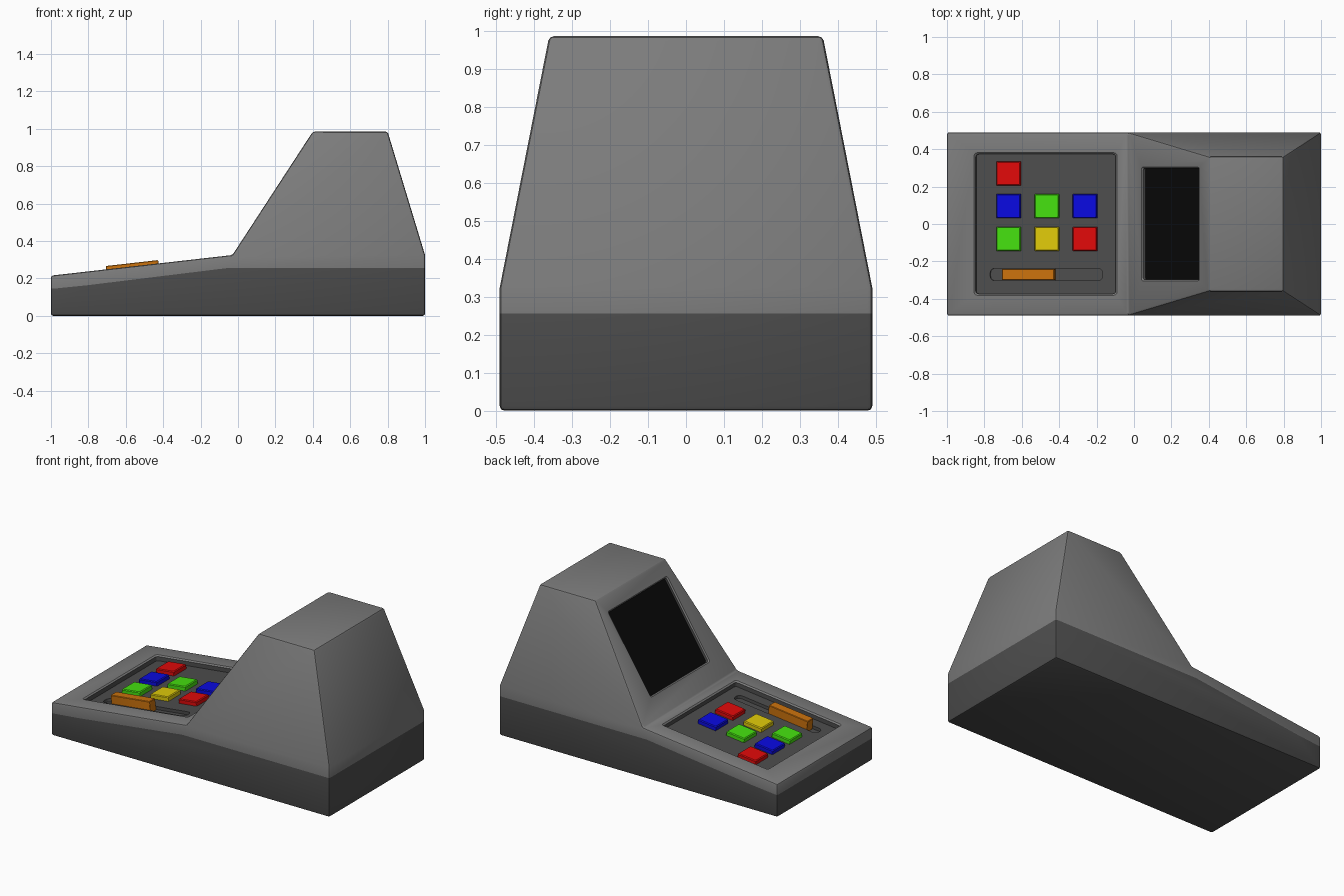
import bpy, bmesh, math
from mathutils import Matrix, Vector

cube = bpy.data.objects.get("Cube")
if cube:
    bpy.data.objects.remove(cube, do_unlink=True)


def material(name, rgb):
    m = bpy.data.materials.new(name)
    m.use_nodes = True
    m.diffuse_color = (*rgb, 1)
    bsdf = m.node_tree.nodes["Principled BSDF"]
    bsdf.inputs["Base Color"].default_value = (*rgb, 1)
    bsdf.inputs["Roughness"].default_value = 0.6
    return m


shell = material("shell_grey", (0.2, 0.2, 0.2))
dark = material("dark_grey", (0.075, 0.075, 0.075))
black = material("screen_black", (0.003, 0.003, 0.003))
red = material("red", (0.75, 0.003, 0.003))
green = material("green", (0.06, 0.75, 0.005))
blue = material("blue", (0.003, 0.003, 0.75))
yellow = material("yellow", (0.75, 0.6, 0.003))
orange = material("orange", (0.6, 0.17, 0.004))
BODY_MATS = [shell, dark, black]


def make_object(name, bm, mats):
    bmesh.ops.recalc_face_normals(bm, faces=bm.faces)
    mesh = bpy.data.meshes.new(name)
    bm.to_mesh(mesh)
    bm.free()
    for m in mats:
        mesh.materials.append(m)
    obj = bpy.data.objects.new(name, mesh)
    bpy.context.collection.objects.link(obj)
    return obj


def activate(obj):
    bpy.ops.object.select_all(action='DESELECT')
    obj.select_set(True)
    bpy.context.view_layer.objects.active = obj


# Side profile of the body (x, z)
WIDE, NARROW, SHOULDER, TOP = 0.49, 0.36, 0.325, 0.985
P = dict(A=(-1, 0), B=(1, 0), C=(1, 0.255), D=(-0.06, 0.255), E=(-0.81, 0.163),
         F=(-1, 0.145), G=(1, SHOULDER), H=(-0.03, SHOULDER), I=(-1, 0.215),
         J=(0.8, TOP), K=(0.4, TOP))


def build_body():
    bm = bmesh.new()
    verts = {}
    for key, (x, z) in P.items():
        t = max(0, (z - SHOULDER) / (TOP - SHOULDER))
        y = WIDE + (NARROW - WIDE) * t
        for s in (-1, 1):
            verts[key, s] = bm.verts.new((x, s * y, z))
    # Flanks: dark base, deck side, tower side
    for s in (-1, 1):
        for loop, mat in (("ABCDEF", 1), ("FEDCGHI", 0), ("HGJK", 0)):
            bm.faces.new([verts[k, s] for k in loop]).material_index = mat
    # Faces running across the width
    for pair in ("AB", "BC", "CG", "GJ", "JK", "KH", "HI", "IF", "FA"):
        a, b = pair
        f = bm.faces.new([verts[a, -1], verts[b, -1], verts[b, 1], verts[a, 1]])
        f.material_index = 1 if pair in ("AB", "BC", "FA") else 0
    bmesh.ops.recalc_face_normals(bm, faces=bm.faces)
    # Soften only the hard corners
    hard = [e for e in bm.edges if e.calc_face_angle(0) > math.radians(25)]
    bmesh.ops.bevel(bm, geom=hard, offset=0.012, segments=2, profile=0.5,
                    affect='EDGES', clamp_overlap=True, material=-1)
    return make_object("console_body", bm, BODY_MATS)


def slope_frame(low, high, x, y):
    """Frame lying on the sloped face between two profile points."""
    (x0, z0), (x1, z1) = P[low], P[high]
    angle = math.atan2(z1 - z0, x1 - x0)
    z = z0 + (x - x0) * math.tan(angle)
    return Matrix.Translation((x, y, z)) @ Matrix.Rotation(-angle, 4, 'Y'), math.cos(angle)


def rounded_block(name, slope, x, y, hx, hy, radius, rings, mats, indices=None):
    """Loft of rounded rectangles; rings are (height, outset), bottom to top."""
    frame, shrink = slope_frame(*slope, x, y)
    hx /= shrink
    bm = bmesh.new()
    loops = []
    for height, out in rings:
        loop = []
        for quarter in range(4):
            sx, sy = ((1, 1), (-1, 1), (-1, -1), (1, -1))[quarter]
            for step in range(4):
                a = math.radians(90 * quarter + 30 * step)
                p = Vector((sx * (hx + out - radius) + radius * math.cos(a),
                            sy * (hy + out - radius) + radius * math.sin(a), height))
                loop.append(bm.verts.new(frame @ p))
        loops.append(loop)
    indices = indices or [0] * (len(rings) + 1)
    bm.faces.new(loops[0]).material_index = indices[0]
    for k in range(len(loops) - 1):
        lo, hi = loops[k], loops[k + 1]
        for i in range(len(lo)):
            j = (i + 1) % len(lo)
            bm.faces.new((lo[i], lo[j], hi[j], hi[i])).material_index = indices[k + 1]
    bm.faces.new(loops[-1]).material_index = indices[-1]
    return make_object(name, bm, mats)


DECK, FACE = ("I", "H"), ("H", "K")
PANEL = -0.035

body = build_body()

# Recesses: control panel, slider groove, screen
cutters = [
    rounded_block("panel_cutter", DECK, -0.473, 0, 0.374, 0.373, 0.015,
                  [(PANEL, 0), (-0.008, 0), (0.01, 0.018)], BODY_MATS, [1, 1, 0, 0]),
    rounded_block("groove_cutter", DECK, -0.473, -0.27, 0.3, 0.033, 0.025,
                  [(PANEL - 0.02, 0), (0, 0)], BODY_MATS, [1, 1, 1]),
    rounded_block("screen_cutter", FACE, 0.194, 0, 0.151, 0.297, 0.012,
                  [(-0.022, 0), (-0.007, 0), (0.01, 0.017)], BODY_MATS, [2, 1, 0, 0]),
]
for cutter in cutters:
    cutter.hide_render = True
    mod = body.modifiers.new("recess", 'BOOLEAN')
    mod.operation = 'DIFFERENCE'
    mod.solver = 'EXACT'
    mod.object = cutter
    activate(body)
    bpy.ops.object.modifier_apply(modifier=mod.name)
    bpy.data.objects.remove(cutter, do_unlink=True)

# Push buttons in a grid, one row per tuple
columns = (-0.672, -0.468, -0.264)
rows = ((0.27, (red,)), (0.096, (blue, green, blue)), (-0.08, (green, yellow, red)))
parts = [body]
for r, (y, colours) in enumerate(rows):
    for c, colour in enumerate(colours):
        parts.append(rounded_block(f"button_{r + 1}_{c + 1}", DECK, columns[c], y,
                                   0.065, 0.065, 0.005,
                                   [(PANEL - 0.002, 0), (-0.012, 0), (-0.007, -0.005)],
                                   [colour]))

# Slider handle standing in its groove
parts.append(rounded_block("slider_handle", DECK, -0.565, -0.27, 0.14, 0.03, 0.004,
                           [(PANEL - 0.02, 0), (0.015, 0), (0.018, -0.003)], [orange]))

for obj in parts:
    activate(obj)
    bpy.ops.object.shade_smooth_by_angle(angle=math.radians(25))
